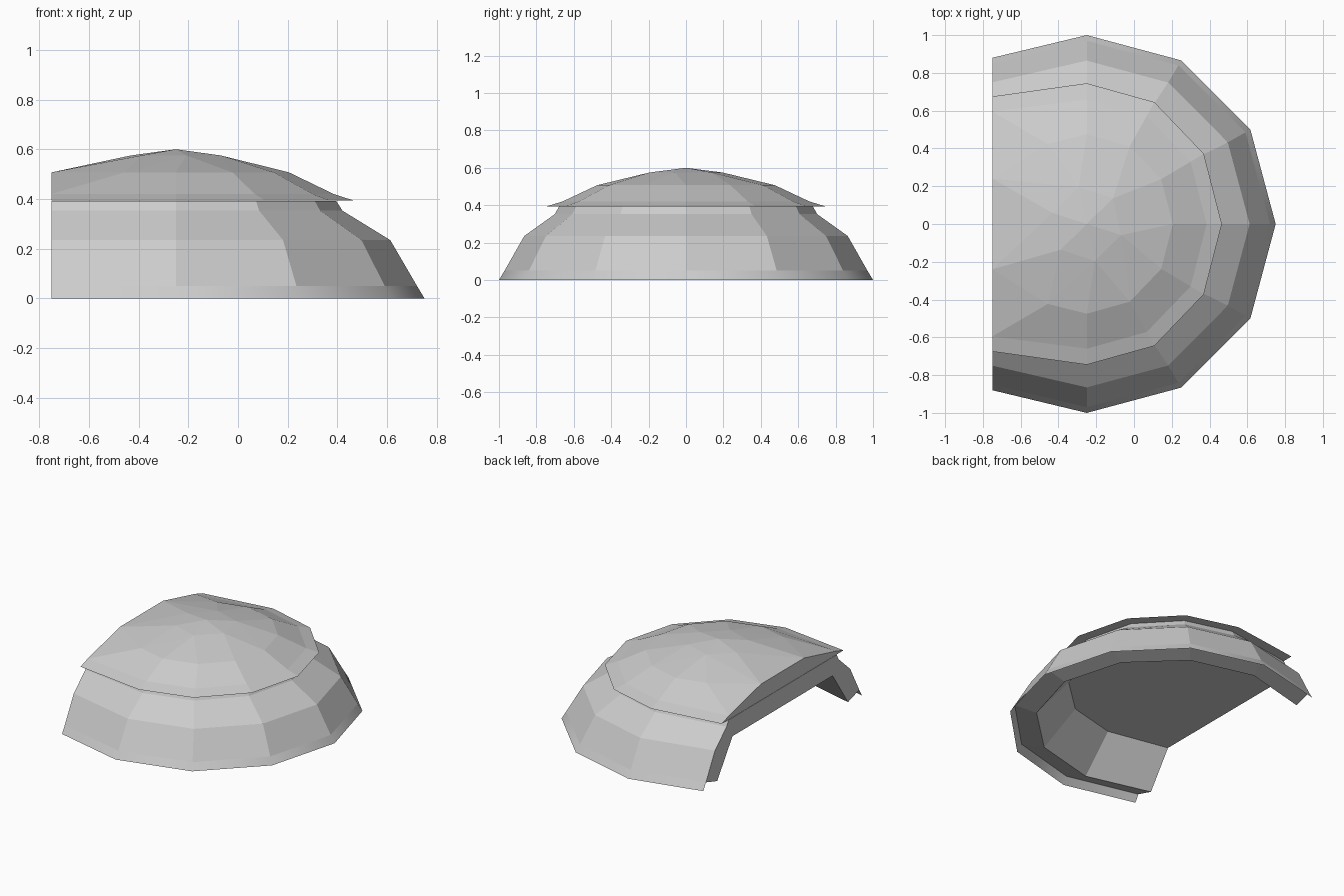
import bpy, bmesh, math

cube = bpy.data.objects.get("Cube")
if cube:
    bpy.data.objects.remove(cube, do_unlink=True)

grey = bpy.data.materials.new("plain_grey")
grey.use_nodes = True
colour = (0.6, 0.6, 0.6, 1)
grey.diffuse_color = colour
grey.node_tree.nodes["Principled BSDF"].inputs["Base Color"].default_value = colour

CENTRE_X, CUT_X = -0.25, -0.75


def polar(rx, ry, z, degrees, centre=CENTRE_X):
    a = math.radians(degrees)
    return (centre + rx * math.cos(a), ry * math.sin(a), z)


def ring(bm, rx, ry, cut_y, z, centre=CENTRE_X):
    """Half of a twelve-sided ring, carried on to the flat cut side."""
    points = [(CUT_X, -cut_y, z)]
    points += [polar(rx, ry, z, d, centre) for d in range(-90, 91, 30)]
    points.append((CUT_X, cut_y, z))
    return [bm.verts.new(p) for p in points]


def loft(bm, rings):
    for low, high in zip(rings, rings[1:]):
        for i in range(len(low) - 1):
            bm.faces.new((low[i], low[i + 1], high[i + 1], high[i]))


def finish(bm, name, closed=True):
    if closed:
        bmesh.ops.recalc_face_normals(bm, faces=bm.faces)
    mesh = bpy.data.meshes.new(name)
    bm.to_mesh(mesh)
    bm.free()
    mesh.materials.append(grey)
    obj = bpy.data.objects.new(name, mesh)
    bpy.context.collection.objects.link(obj)
    return obj


# Thick faceted wall with a flat ceiling
bm = bmesh.new()
inner_top = ring(bm, 0.69, 0.64, 0.555, 0.262, centre=-0.32)
inner_foot = ring(bm, 0.88, 0.84, 0.725, 0.012, centre=-0.30)
outer = [ring(bm, *r) for r in ((0.97, 0.97, 0.85, 0.05),
                                (0.862, 0.865, 0.75, 0.235),
                                (0.67, 0.70, 0.62, 0.353),
                                (0.645, 0.68, 0.60, 0.392))]
loft(bm, [inner_top, inner_foot] + outer)
bm.faces.new(outer[-1])
bm.faces.new(inner_top)
# Cut ends: two legs and the slab between them
for side in (0, -1):
    bm.faces.new([r[side] for r in [inner_top, inner_foot] + outer])
bm.faces.new((inner_top[0], outer[-1][0], outer[-1][-1], inner_top[-1]))
finish(bm, "shell_wall")

# Thin smooth skirt round the foot
bm = bmesh.new()
loft(bm, [ring(bm, 1.0, 1.0, 0.88, 0.0), ring(bm, 0.97, 0.97, 0.85, 0.05)])
for face in bm.faces:
    face.smooth = True
finish(bm, "foot_skirt", closed=False)

# Overhanging roof cap: flared eave
bm = bmesh.new()
eave = ring(bm, 0.715, 0.745, 0.675, 0.394)
slope = ring(bm, 0.635, 0.66, 0.595, 0.42)
top = [bm.verts.new(polar(0.455, 0.475, 0.507, d))
       for d in (-117, *range(-90, 91, 30), 117)]
corners = [bm.verts.new((CUT_X, y, 0.507)) for y in (-0.24, 0.24)]
loft(bm, [eave, slope, top])
for side, corner in zip((0, -1), corners):
    bm.faces.new((slope[side], top[side], corner))
bm.faces.new(eave)
bm.faces.new((eave[0], slope[0], corners[0], corners[1], slope[-1], eave[-1]))

# Roof crown: twisted six-sided ring rising to the peak
crown = [bm.verts.new(polar(0.19, 0.2, 0.575, -17 + 60 * k)) for k in range(6)]
peak = bm.verts.new((CENTRE_X, 0, 0.6))
base = set(top + corners)
bmesh.ops.convex_hull(bm, input=top + corners + crown + [peak])
bm.normal_update()
floor = [f for f in bm.faces if all(v in base for v in f.verts)]
bmesh.ops.delete(bm, geom=floor, context='FACES_ONLY')
loose = [e for e in bm.edges if not e.link_faces]
bmesh.ops.delete(bm, geom=loose, context='EDGES')
finish(bm, "roof_cap")
